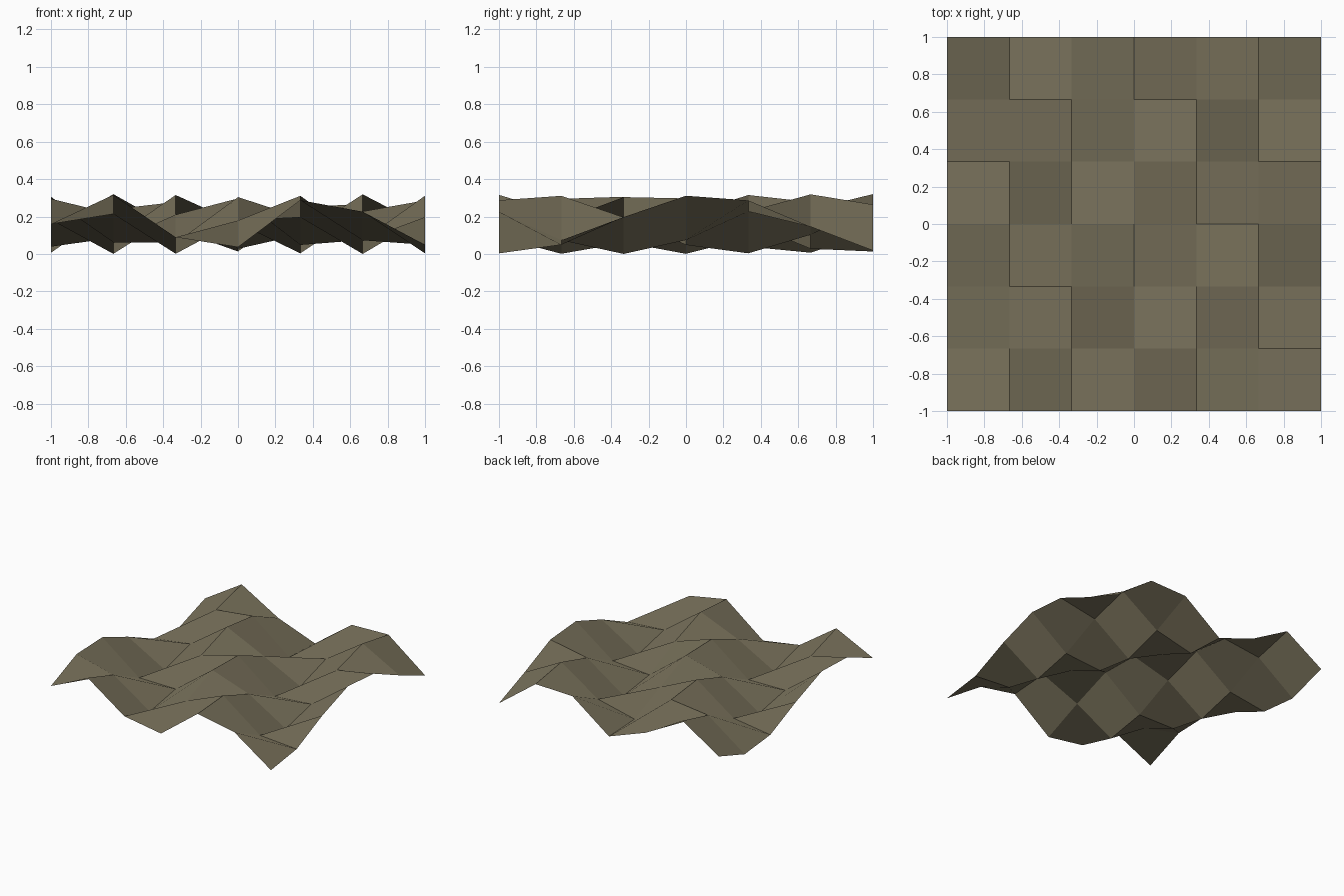
import bpy, bmesh, math

# Remove the default cube
cube = bpy.data.objects.get("Cube")
if cube:
    bpy.data.objects.remove(cube, do_unlink=True)

CELLS = 6          # quads per side
MID = 0.16         # mean height
AMP = 0.16         # wave amplitude
STEP_X, STEP_Y = 1.8, 1.0   # wave phase per cell, in radians

# Single earth colour
soil = bpy.data.materials.new("olive_soil")
soil.use_nodes = True
colour = (0.2, 0.175, 0.11, 1)
soil.diffuse_color = colour
soil.node_tree.nodes["Principled BSDF"].inputs["Base Color"].default_value = colour

# Faceted ground sheet: a square grid lifted by one diagonal wave
bm = bmesh.new()
bmesh.ops.create_grid(bm, x_segments=CELLS, y_segments=CELLS, size=1)
for v in bm.verts:
    column = round((v.co.x + 1) * CELLS / 2)
    row = round((v.co.y + 1) * CELLS / 2)
    v.co.z = MID + AMP * math.sin(STEP_X * column + STEP_Y * row)

# Flat facets, no smoothing
for f in bm.faces:
    f.smooth = False

mesh = bpy.data.meshes.new("ground_sheet")
bm.to_mesh(mesh)
bm.free()
mesh.materials.append(soil)
ground = bpy.data.objects.new("ground_sheet", mesh)
bpy.context.collection.objects.link(ground)
